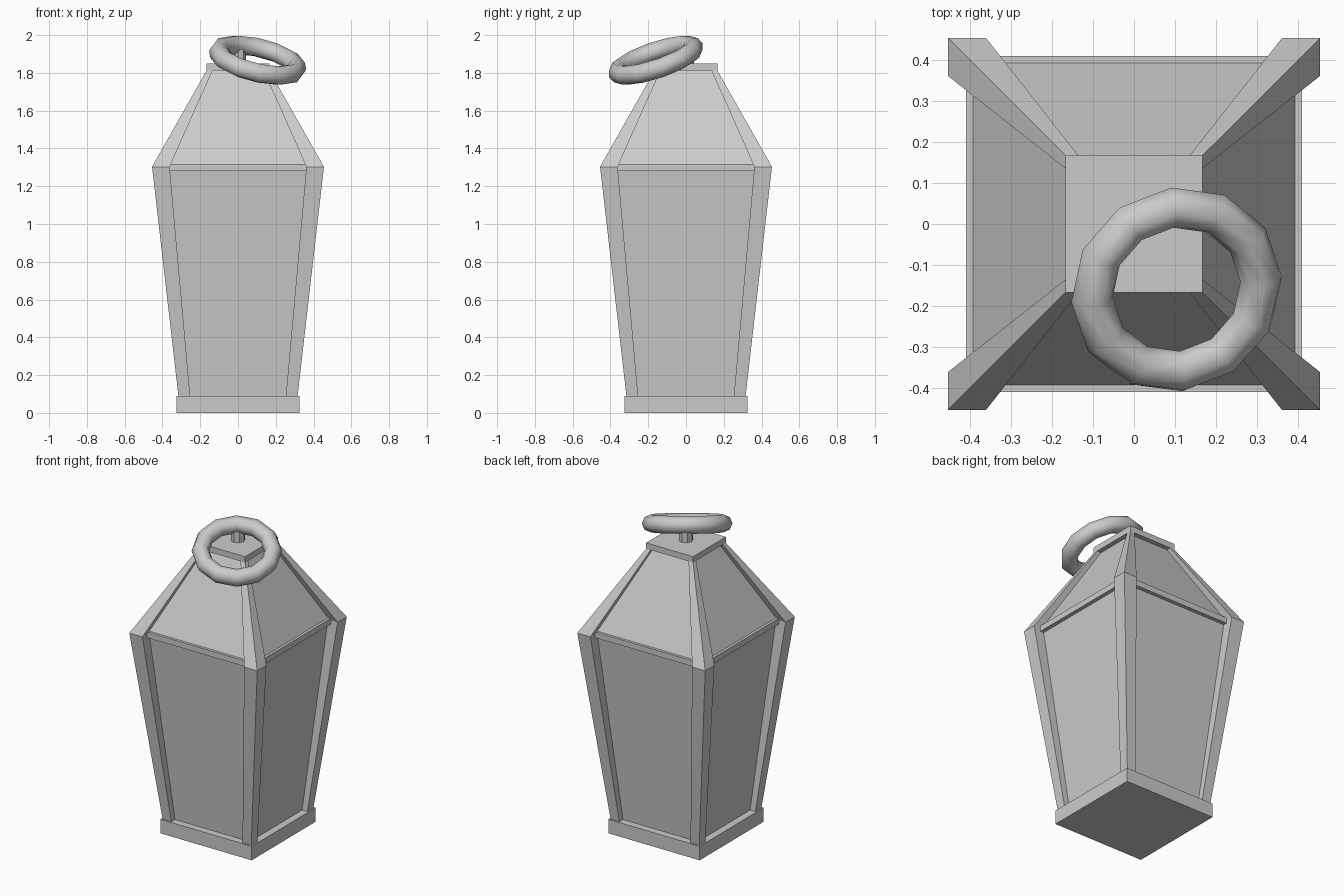
import bpy, bmesh, math
from mathutils import Matrix, Vector

if "Cube" in bpy.data.objects:
    bpy.data.objects.remove(bpy.data.objects["Cube"])


def loft(name, sections):
    """Closed solid through square sections given as (inner, outer, z)."""
    bm = bmesh.new()
    rings = [[bm.verts.new((x, y, z)) for x, y in ((a, a), (b, a), (b, b), (a, b))]
             for a, b, z in sections]
    bm.faces.new(rings[0][::-1])
    bm.faces.new(rings[-1])
    for lo, hi in zip(rings, rings[1:]):
        for i in range(4):
            j = (i + 1) % 4
            bm.faces.new((lo[i], lo[j], hi[j], hi[i]))
    return finish(name, bm)


def finish(name, bm):
    bmesh.ops.recalc_face_normals(bm, faces=bm.faces)
    me = bpy.data.meshes.new(name)
    bm.to_mesh(me)
    bm.free()
    ob = bpy.data.objects.new(name, me)
    bpy.context.collection.objects.link(ob)
    return ob


def block(name, *levels):
    """Centred square block from (half width, z) levels."""
    return loft(name, [(-h, h, z) for h, z in levels])


# Base, recessed panes, rail, roof and cap
block("base", (0.325, 0), (0.325, 0.09))
block("glass_body", (0.278, 0.08), (0.386, 1.29))
block("rail", (0.41, 1.281), (0.41, 1.318))
block("roof", (0.393, 1.318), (0.133, 1.82))
block("cap", (0.167, 1.812), (0.167, 1.85))

# Four bent corner posts
for k in range(4):
    post = loft(f"corner_post_{k + 1}",
                [(0.253, 0.315, 0.085), (0.362, 0.455, 1.303), (0.134, 0.165, 1.815)])
    post.data.transform(Matrix.Rotation(k * math.pi / 2, 4, 'Z'))

# Pin on the cap
bpy.ops.mesh.primitive_cylinder_add(vertices=8, radius=0.042, depth=0.08, location=(0, 0, 1.88))
bpy.context.object.name = "pin"

# Tilted carrying ring, sloping down to the front right
bpy.ops.mesh.primitive_torus_add(major_segments=12, minor_segments=8,
                                 major_radius=0.212, minor_radius=0.052)
ring = bpy.context.object
ring.name = "carrying_ring"
ring.data.transform(Matrix.Translation((0.104, -0.16, 1.867))
                    @ Matrix.Rotation(math.radians(-55), 4, 'Z')
                    @ Matrix.Rotation(math.radians(22.5), 4, 'Y'))
bpy.ops.object.shade_smooth()
